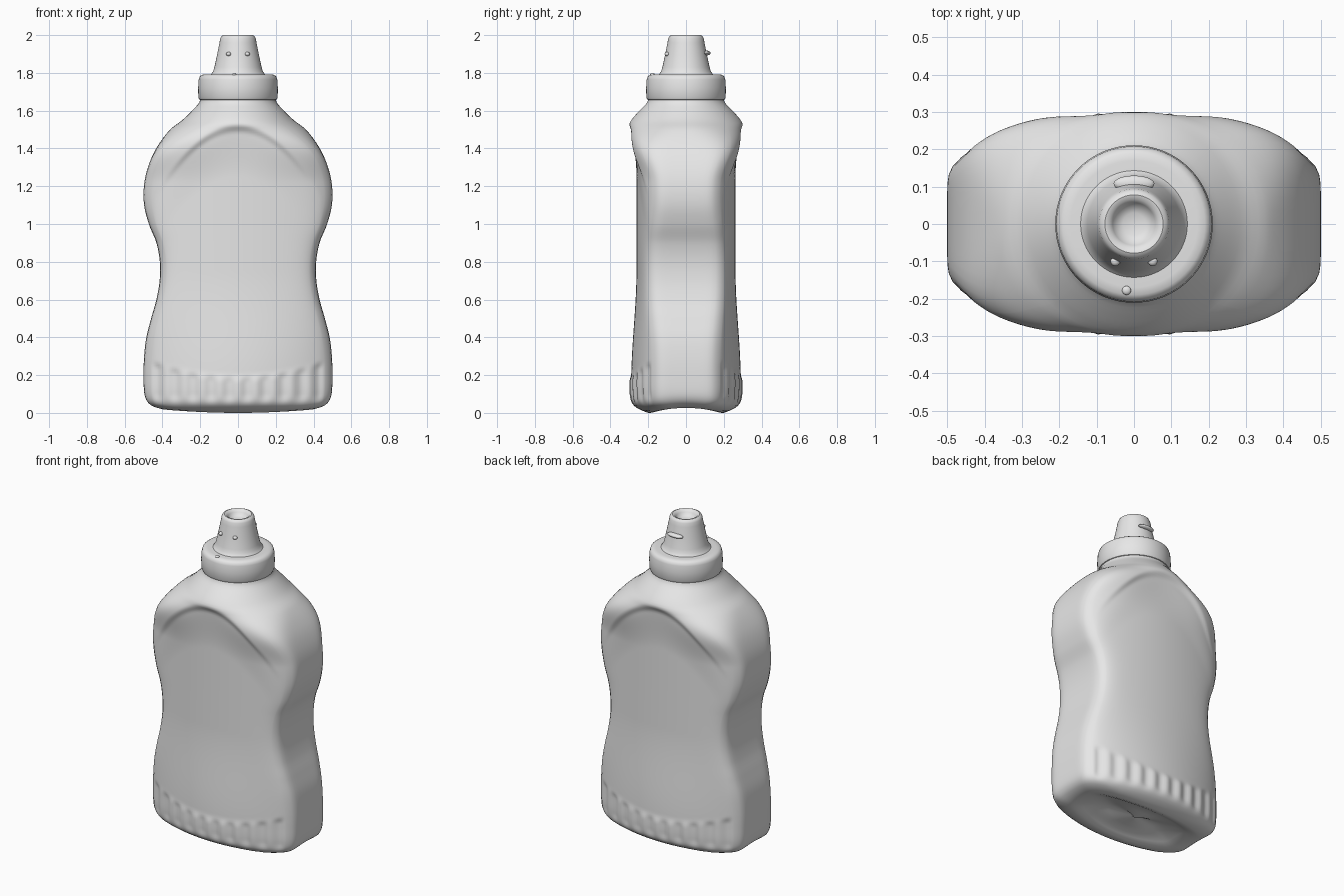
import bpy, bmesh, math

old = bpy.data.objects.get("Cube")
if old:
    bpy.data.objects.remove(old, do_unlink=True)

grey = bpy.data.materials.new("plain_grey")
grey.use_nodes = True
grey.diffuse_color = (0.8, 0.8, 0.8, 1)
grey.node_tree.nodes["Principled BSDF"].inputs["Base Color"].default_value = (0.8, 0.8, 0.8, 1)


def step(a, b, v):
    """Smooth rise from 0 at a to 1 at b."""
    t = min(1, max(0, (v - a) / (b - a)))
    return t * t * (3 - 2 * t)


def curve(points, z):
    """Smooth interpolation through (z, value) points."""
    last = len(points) - 1
    z = min(max(z, points[0][0]), points[last][0])
    i = 0
    while i < last - 1 and z > points[i + 1][0]:
        i += 1

    def slope(k):
        a, b = points[max(k - 1, 0)], points[min(k + 1, last)]
        return (b[1] - a[1]) / (b[0] - a[0])

    (za, va), (zb, vb) = points[i], points[i + 1]
    h = zb - za
    t = (z - za) / h
    s = t * t * (3 - 2 * t)
    bend = slope(i) * t * (1 - t) ** 2 - slope(i + 1) * t * t * (1 - t)
    return va + (vb - va) * s + h * bend


def finish(name, bm, angle=40):
    bmesh.ops.recalc_face_normals(bm, faces=bm.faces)
    mesh = bpy.data.meshes.new(name)
    bm.to_mesh(mesh)
    bm.free()
    mesh.materials.append(grey)
    obj = bpy.data.objects.new(name, mesh)
    bpy.context.collection.objects.link(obj)
    bpy.ops.object.select_all(action='DESELECT')
    obj.select_set(True)
    bpy.context.view_layer.objects.active = obj
    bpy.ops.object.shade_smooth_by_angle(angle=math.radians(angle))
    return obj


def loft(name, rings, angle=40):
    """Skin a list of closed rings and cap both ends."""
    bm = bmesh.new()
    loops = [[bm.verts.new(p) for p in ring] for ring in rings]
    n = len(loops[0])
    for a, b in zip(loops, loops[1:]):
        for i in range(n):
            j = (i + 1) % n
            bm.faces.new((a[i], a[j], b[j], b[i]))
    bm.faces.new(loops[0])
    bm.faces.new(loops[-1])
    return finish(name, bm, angle)


def lathe(name, profile, sides=64):
    turn = [math.tau * i / sides for i in range(sides)]
    return loft(name, [[(r * math.cos(a), r * math.sin(a), z) for a in turn]
                       for r, z in profile])


def bump(name, place, size):
    bm = bmesh.new()
    bmesh.ops.create_uvsphere(bm, u_segments=16, v_segments=10, radius=1)
    bmesh.ops.scale(bm, vec=size, verts=bm.verts)
    bmesh.ops.translate(bm, vec=place, verts=bm.verts)
    return finish(name, bm)


# Bottle outlines: half width, half depth, corner squareness
WIDTH = [(0, .41), (.02, .455), (.05, .482), (.1, .496), (.2, .5), (.3, .497),
         (.4, .485), (.5, .46), (.6, .432), (.7, .415), (.8, .414), (.9, .432),
         (1, .472), (1.1, .497), (1.2, .498), (1.3, .477), (1.4, .433),
         (1.5, .36), (1.55, .295), (1.6, .243), (1.64, .207), (1.66, .2)]
DEPTH = [(0, .2), (.02, .25), (.05, .285), (.1, .298), (.2, .3), (1, .3),
         (1.5, .3), (1.53, .3), (1.56, .282), (1.6, .246), (1.64, .208), (1.66, .2)]

# Section pattern: points round a square, rounded off per ring
FRONT, SIDE = 72, 16
quarter = [(1 - 2 * i / FRONT, 1) for i in range(FRONT)]
quarter += [(-1, 1 - 2 * i / SIDE) for i in range(SIDE)]
PATTERN = quarter + [(-u, -v) for u, v in quarter]


def panel_recess(x, z):
    """Sunken label panel with an arched top, and the flutes below it."""
    fade = max(0, 1 - (x / .44) ** 2)
    low = .16 + .4 * x * x
    drop = 1.53 - 1.9 * x * x - z
    arch = .5 * step(0, .05, drop) + .5 * step(0, .28, drop)
    panel = .01 * step(low, low + .05, z) + .028 * step(low, .75, z)
    flute = .5 - .5 * math.cos(math.tau * x / .095)
    flute *= step(.04, .1, z) * (1 - step(low, low + .04, z)) * step(.47, .42, abs(x))
    return fade * arch * panel + .012 * flute


def section(z, shrink=1, lift=0):
    w, d = curve(WIDTH, z), curve(DEPTH, z)
    blend = step(1.22, 1.55, z)
    n = 9 - 7 * blend
    ring = []
    for u, v in PATTERN:
        k = (abs(u) ** n + abs(v) ** n) ** (-1 / n)
        x = w * u * k
        y = v * k * (d - .5 * (1 - blend) * x * x - panel_recess(x, z))
        # The foot arches up between front and back
        hollow = .026 * max(0, 1 - (y / .2) ** 2) * max(0, 1 - z / .12)
        ring.append((x * shrink, y * shrink, z + hollow + lift))
    return ring


STEPS = 132
rings = [section(0, s, h) for s, h in ((.05, .03), (.4, .03), (.65, .027), (.78, .012), (.9, .001))]
rings += [section(1.66 * i / STEPS) for i in range(STEPS + 1)]
loft("bottle_body", rings)

# Neck between bottle and cap
lathe("neck", [(.19, 1.62), (.19, 1.7)])

# Screw cap with rounded rims
lathe("cap_collar", [(.17, 1.665), (.195, 1.655), (.205, 1.659), (.21, 1.67), (.211, 1.72),
                     (.208, 1.765), (.203, 1.781), (.19, 1.79), (.17, 1.792), (.1, 1.792)])

# Tapered spout with a dished tip
lathe("spout", [(.15, 1.785), (.14, 1.795), (.131, 1.81), (.125, 1.83), (.112, 1.89),
                (.098, 1.96), (.094, 1.983), (.088, 1.995), (.078, 2), (.066, 1.997),
                (.057, 1.985), (.048, 1.97), (.03, 1.962), (.005, 1.96)])

# Small moulded nubs on spout and cap
for side in (-1, 1):
    bump("spout_nub", (side * .05, -.1, 1.9), (.013, .013, .011))
bump("spout_catch", (0, .108, 1.905), (.055, .022, .013))
bump("cap_nub", (-.02, -.178, 1.792), (.012, .012, .007))
